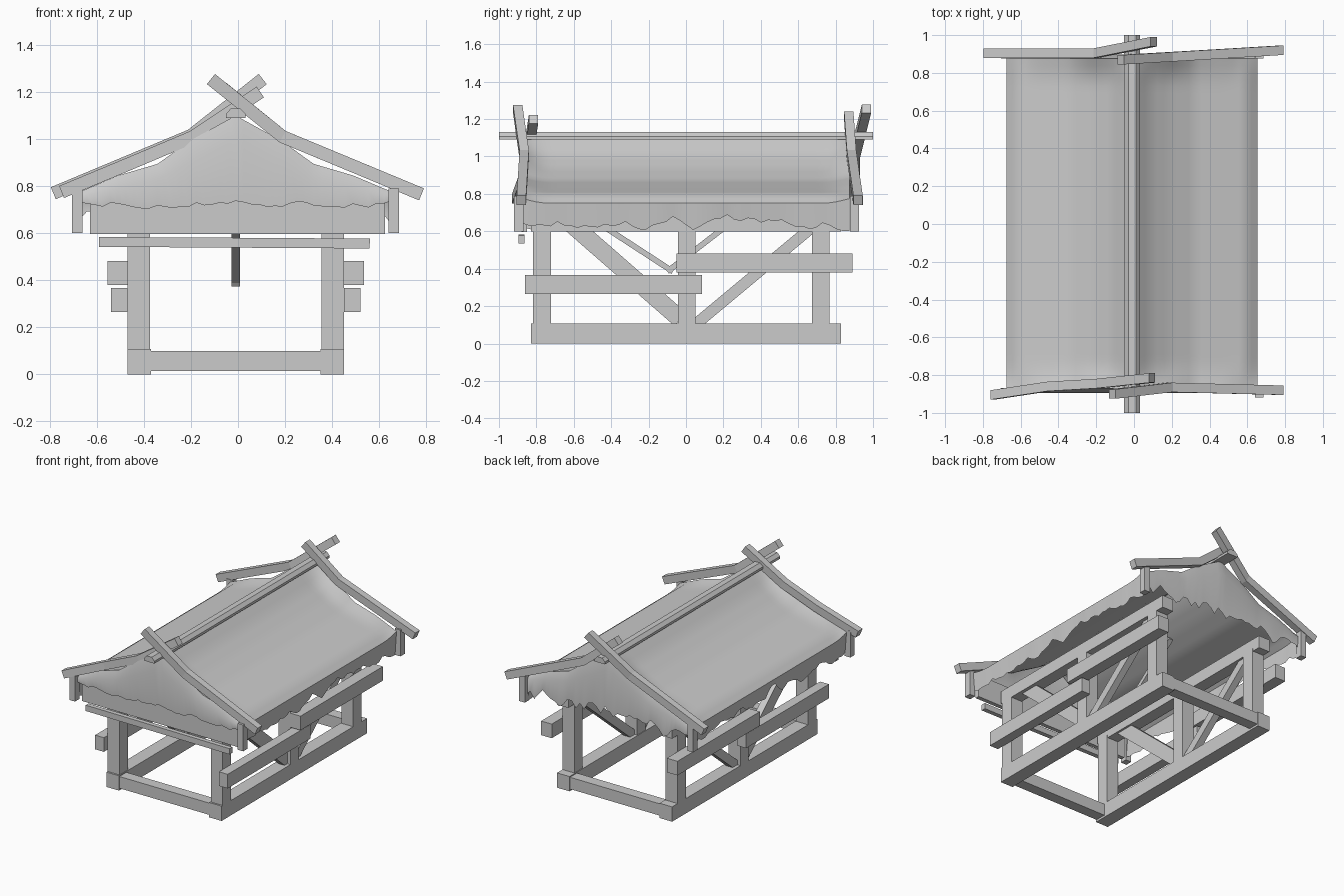
import bpy, bmesh, math, random
from mathutils import Vector

if "Cube" in bpy.data.objects:
    bpy.data.objects.remove(bpy.data.objects["Cube"])

random.seed(4)
CX = -0.01  # symmetry plane of the frame


def make(name, verts, faces, smooth=False):
    me = bpy.data.meshes.new(name)
    me.from_pydata([tuple(v) for v in verts], [], faces)
    bm = bmesh.new()
    bm.from_mesh(me)
    bmesh.ops.remove_doubles(bm, verts=bm.verts, dist=0.0005)
    bmesh.ops.recalc_face_normals(bm, faces=bm.faces)
    bm.to_mesh(me)
    bm.free()
    ob = bpy.data.objects.new(name, me)
    bpy.context.collection.objects.link(ob)
    if smooth:
        for p in me.polygons:
            p.use_smooth = True
    return ob


def loft(name, rings):
    n = len(rings[0])
    verts = [v for r in rings for v in r]
    faces = [(i * n + k, i * n + (k + 1) % n, (i + 1) * n + (k + 1) % n, (i + 1) * n + k)
             for i in range(len(rings) - 1) for k in range(n)]
    faces += [tuple(range(n)), tuple(range(len(verts) - n, len(verts)))]
    return make(name, verts, faces)


def box(name, x0, x1, y0, y1, z0, z1):
    return loft(name, [[(x, y0, z0), (x, y1, z0), (x, y1, z1), (x, y0, z1)] for x in (x0, x1)])


def bar(name, pts, side, w, h):
    """Rectangular timber swept along a path."""
    pts, side, rings = [Vector(p) for p in pts], Vector(side), []
    for i, p in enumerate(pts):
        t = (pts[min(i + 1, len(pts) - 1)] - pts[max(i - 1, 0)]).normalized()
        u = side.cross(t).normalized()
        rings.append([p + side * a * w / 2 + u * b * h / 2
                      for a, b in ((-1, -1), (1, -1), (1, 1), (-1, 1))])
    return loft(name, rings)


def lerp(table, x):
    for (a, p), (b, q) in zip(table, table[1:]):
        if x <= b:
            return p + (q - p) * (x - a) / (b - a)
    return table[-1][1]


# Side walls, mirrored about the centre plane
for s, tag in ((-1, "left"), (1, "right")):
    def wall_box(name, a, b, *r):
        xs = sorted((CX + s * a, CX + s * b))
        return box(f"{tag}_{name}", *xs, *r)
    wall_box("sill", 0.36, 0.46, -0.83, 0.83, 0, 0.107)
    wall_box("top_plate", 0.37, 0.46, -0.83, 0.83, 0.6, 0.69)
    for y in (-0.77, 0.003, 0.72):
        wall_box("post", 0.365, 0.46, y - 0.047, y + 0.047, 0.1, 0.62)
    wall_box("lower_rail", 0.46, 0.53, -0.86, 0.085, 0.265, 0.367)
    wall_box("upper_rail", 0.46, 0.545, -0.05, 0.89, 0.38, 0.482)
    x = CX + s * 0.41
    bar(f"{tag}_front_brace", [(x, -0.62, 0.645), (x, -0.03, 0.13)], (1, 0, 0), 0.05, 0.095)
    bar(f"{tag}_back_brace", [(x, 0.03, 0.085), (x, 0.69, 0.635)], (1, 0, 0), 0.05, 0.06)
    for y in (-0.893, 0.902):
        wall_box("corner_strip", 0.65, 0.695, y - 0.026, y + 0.024, 0.6, 0.79)

# End sills, front boards
for y in (-0.785, 0.785):
    box("end_sill", -0.37, 0.35, y - 0.04, y + 0.04, 0.015, 0.1)
box("front_board", -0.63, 0.625, -0.88, -0.85, 0.597, 0.76)
bar("front_batten", [(-0.59, -0.88, 0.563), (0.56, -0.88, 0.556)], (0, 1, 0), 0.032, 0.042)

# Hanging poles under the roof
bar("pole_front", [(CX, -0.6, 0.73), (CX, -0.07, 0.385)], (1, 0, 0), 0.035, 0.03)
bar("pole_back", [(CX, -0.1, 0.385), (CX, 0.36, 0.74)], (1, 0, 0), 0.035, 0.03)

# Ridge beam
loft("ridge_beam", [[(CX - 0.042, y, 1.09), (CX + 0.042, y, 1.09), (CX + 0.042, y, 1.107),
                     (CX + 0.02, y, 1.13), (CX - 0.02, y, 1.13), (CX - 0.042, y, 1.107)]
                    for y in (-1, 1)])

# Crossed gable boards
boards = {
    "front_left": [(-0.75, -0.905, 0.775), (-0.45, -0.86, 0.90), (-0.19, -0.845, 1.01), (0.095, -0.815, 1.2)],
    "front_right": [(-0.115, -0.90, 1.255), (0.19, -0.865, 1.01), (0.78, -0.88, 0.765)],
    "back_left": [(-0.785, 0.905, 0.77), (-0.2, 0.905, 1.015), (0.105, 0.965, 1.255)],
    "back_right": [(-0.07, 0.87, 1.22), (0.19, 0.885, 1.01), (0.78, 0.92, 0.765)],
}
for n, p in boards.items():
    bar(n + "_gable_board", p, (0, 1, 0), 0.05, 0.055)

# Roof cloth: sags between raised gable edges
SAG = [(0, 1.095), (0.1, 1.0), (0.2, 0.935), (0.33, 0.87), (0.5, 0.825), (0.6, 0.8), (0.665, 0.75)]
EDGE = [(0, 1.1), (0.2, 0.99), (0.33, 0.895), (0.5, 0.845), (0.665, 0.775)]
FOLD = [(0, 1.0), (0.33, 0.83), (0.665, 0.755)]
Y0, Y1, HW = -0.87, 0.875, 0.665


def roof_z(u, y):
    t = max(0.0, min(1.0, (abs(y) - 0.72) / 0.15))
    return lerp(SAG, abs(u)) * (1 - t * t) + lerp(EDGE, abs(u)) * t * t


def sheet(name, rows):
    n = len(rows[0])
    faces = [(i * n + k, i * n + k + 1, (i + 1) * n + k + 1, (i + 1) * n + k)
             for i in range(len(rows) - 1) for k in range(n - 1)]
    make(name, [v for r in rows for v in r], faces, True)


def ragged(n, base, amp):
    z, out = base, []
    for _ in range(n):
        z += random.uniform(-amp, amp) + (base - z) * 0.4
        out.append(z)
    return out


N, M = 40, 48
us = [-HW + 2 * HW * i / N for i in range(N + 1)]
ys = [Y0 + (Y1 - Y0) * i / M for i in range(M + 1)]
for half, tag in ((us[:N // 2 + 1], "left"), (us[N // 2:], "right")):
    sheet(tag + "_roof_cloth", [[(CX + u, y, roof_z(u, y)) for u in half] for y in ys])

# Torn eave skirts
for s, tag in ((-1, "left"), (1, "right")):
    low = ragged(M + 1, 0.635, 0.022)
    for k, y in enumerate(ys):
        low[k] += 0.06 * math.exp(-((y + 0.06) / 0.05) ** 2) + 0.03 * math.exp(-((y - 0.28) / 0.08) ** 2)
    x = CX + s * HW
    sheet(tag + "_eave_skirt", [[(x, y, roof_z(HW, y)) for y in ys],
                                [(x - s * 0.012, y, z) for y, z in zip(ys, low)]])

# Torn gable cloths with a fold line
for y, d, tag, base, amp in ((Y0, -1, "front", 0.725, 0.012), (Y1, 1, "back", 0.665, 0.04)):
    low = ragged(N + 1, base, amp)
    sheet(tag + "_gable_cloth", [[(CX + u, y, roof_z(u, y)) for u in us],
                                 [(CX + u, y + d * 0.022, lerp(FOLD, abs(u))) for u in us],
                                 [(CX + u, y + d * 0.018, min(z, 0.745)) for u, z in zip(us, low)]])
